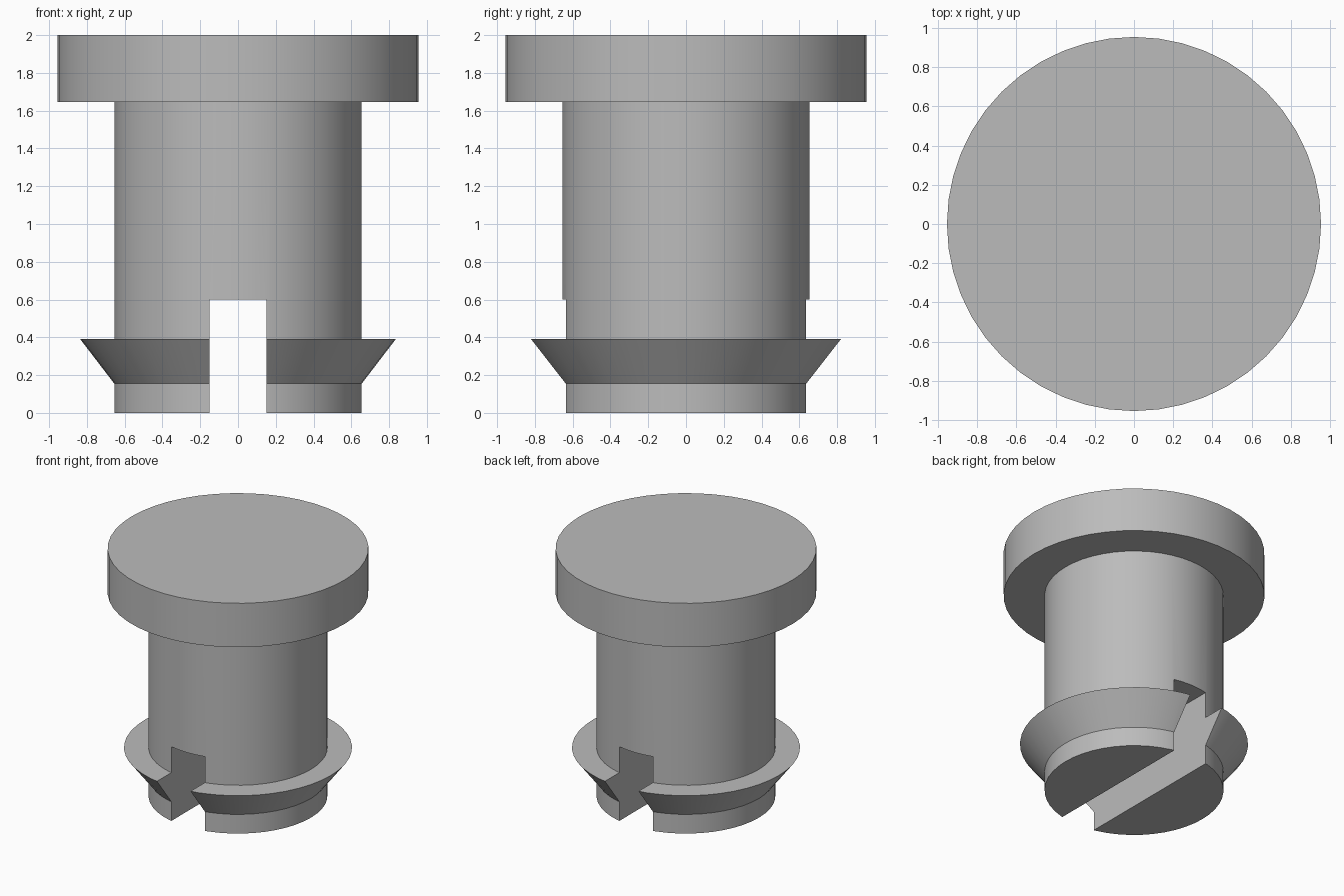
import bpy, bmesh, math
from mathutils import Matrix

if "Cube" in bpy.data.objects:
    bpy.data.objects.remove(bpy.data.objects["Cube"], do_unlink=True)

SEGMENTS = 48

grey = bpy.data.materials.new("light_grey")
grey.use_nodes = True
grey.diffuse_color = (0.5, 0.5, 0.5, 1)
grey.node_tree.nodes["Principled BSDF"].inputs["Base Color"].default_value = (0.5, 0.5, 0.5, 1)


def make_object(name, bm):
    mesh = bpy.data.meshes.new(name)
    bmesh.ops.recalc_face_normals(bm, faces=bm.faces)
    bm.to_mesh(mesh)
    bm.free()
    obj = bpy.data.objects.new(name, mesh)
    bpy.context.collection.objects.link(obj)
    mesh.materials.append(grey)
    return obj


# Plug: shaft with a tapered snap collar and a wide head, turned about z
profile = [(0.655, 0), (0.655, 0.155), (0.835, 0.39), (0.655, 0.39),
           (0.655, 1.645), (0.955, 1.645), (0.955, 2)]
bm = bmesh.new()
rings = []
for radius, z in profile:
    circle = bmesh.ops.create_circle(bm, segments=SEGMENTS, radius=radius,
                                     matrix=Matrix.Translation((0, 0, z)))
    rings.append(circle["verts"])
for low, high in zip(rings, rings[1:]):
    for i in range(SEGMENTS):
        j = (i + 1) % SEGMENTS
        bm.faces.new((low[i], low[j], high[j], high[i]))
bm.faces.new(rings[0])
bm.faces.new(rings[-1])
plug = make_object("snap_plug", bm)

# Slot through the lower end, splitting it into two prongs
bm = bmesh.new()
bmesh.ops.create_cube(bm, size=1, matrix=Matrix.Translation((0, 0, 0.2))
                      @ Matrix.Diagonal((0.3, 3, 0.8, 1)))
cutter = make_object("slot_cutter", bm)
cutter.hide_render = True
cutter.hide_viewport = True

slot = plug.modifiers.new("slot", "BOOLEAN")
slot.operation = "DIFFERENCE"
slot.solver = "EXACT"
slot.object = cutter

# Bake the cut, then smooth the round sides and keep the rims sharp
bpy.context.view_layer.update()
depsgraph = bpy.context.evaluated_depsgraph_get()
cut_mesh = bpy.data.meshes.new_from_object(plug.evaluated_get(depsgraph))
plug.modifiers.clear()
plug.data = cut_mesh
bpy.data.objects.remove(cutter, do_unlink=True)
bpy.ops.object.select_all(action="DESELECT")
plug.select_set(True)
bpy.context.view_layer.objects.active = plug
bpy.ops.object.shade_smooth_by_angle(angle=math.radians(30))
